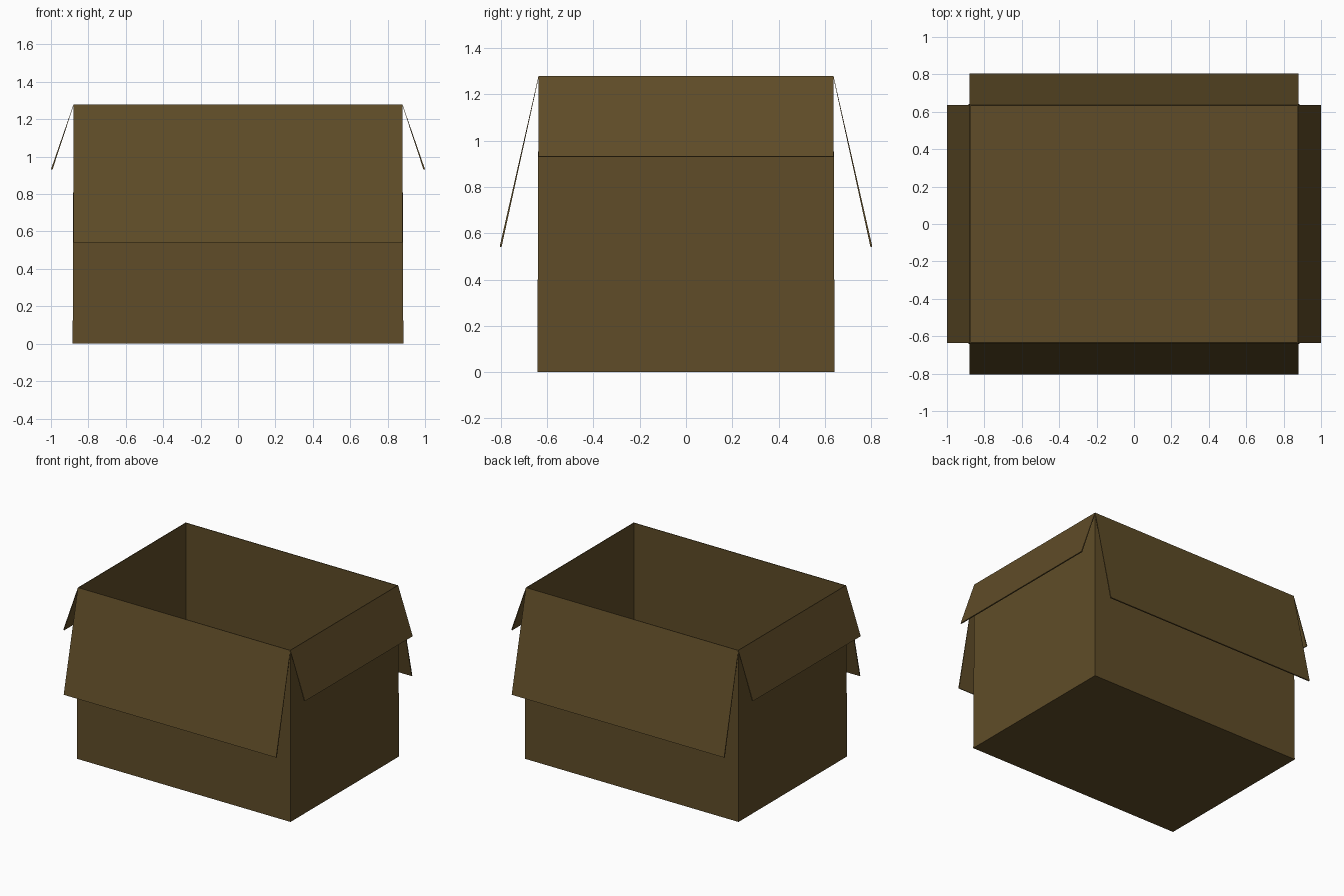
import bpy, bmesh

if "Cube" in bpy.data.objects:
    bpy.data.objects.remove(bpy.data.objects["Cube"])

# One cardboard colour for everything
card = bpy.data.materials.new("brown_cardboard")
card.diffuse_color = (0.115, 0.073, 0.021, 1)
card.use_nodes = True
card.node_tree.nodes["Principled BSDF"].inputs["Base Color"].default_value = card.diffuse_color

H = 1.28                      # rim height
TOP = (0.879, 0.637)          # half sizes at the rim
BASE = (0.884, 0.642)         # half sizes at the floor


def add_object(name, bm):
    bmesh.ops.recalc_face_normals(bm, faces=bm.faces)
    mesh = bpy.data.meshes.new(name)
    bm.to_mesh(mesh)
    bm.free()
    mesh.materials.append(card)
    ob = bpy.data.objects.new(name, mesh)
    bpy.context.collection.objects.link(ob)
    return ob


# Box body: slightly tapered open cube with thin walls
bm = bmesh.new()
bmesh.ops.create_cube(bm, size=2)
for v in bm.verts:
    half = TOP if v.co.z > 0 else BASE
    v.co = (v.co.x * half[0], v.co.y * half[1], H if v.co.z > 0 else 0)
bm.normal_update()
lid = [f for f in bm.faces if f.normal.z > 0.9]
bmesh.ops.delete(bm, geom=lid, context='FACES_ONLY')
body = add_object("box_body", bm)
walls = body.modifiers.new("wall_thickness", 'SOLIDIFY')
walls.thickness = 0.005
walls.offset = -1
walls.use_even_offset = True


# Flap: thin wedge hanging outwards from the rim
def flap(name, axis, side, hinge, tip, drop, half_width):
    profile = [(hinge - 0.002, H), (hinge, H), (tip, drop + 0.002), (tip - 0.008, drop)]
    bm = bmesh.new()
    rings = []
    for w in (-half_width, half_width):
        pts = [(side * d, w, z) if axis == 'x' else (w, side * d, z) for d, z in profile]
        rings.append([bm.verts.new(p) for p in pts])
    a, b = rings
    bm.faces.new(a)
    bm.faces.new(b)
    for i in range(4):
        j = (i + 1) % 4
        bm.faces.new((a[i], a[j], b[j], b[i]))
    add_object(name, bm)


for label, side in (("front", -1), ("back", 1)):
    flap(label + "_flap", 'y', side, TOP[1], 0.805, 0.54, TOP[0])
for label, side in (("left", -1), ("right", 1)):
    flap(label + "_flap", 'x', side, TOP[0], 1.0, 0.93, TOP[1])
